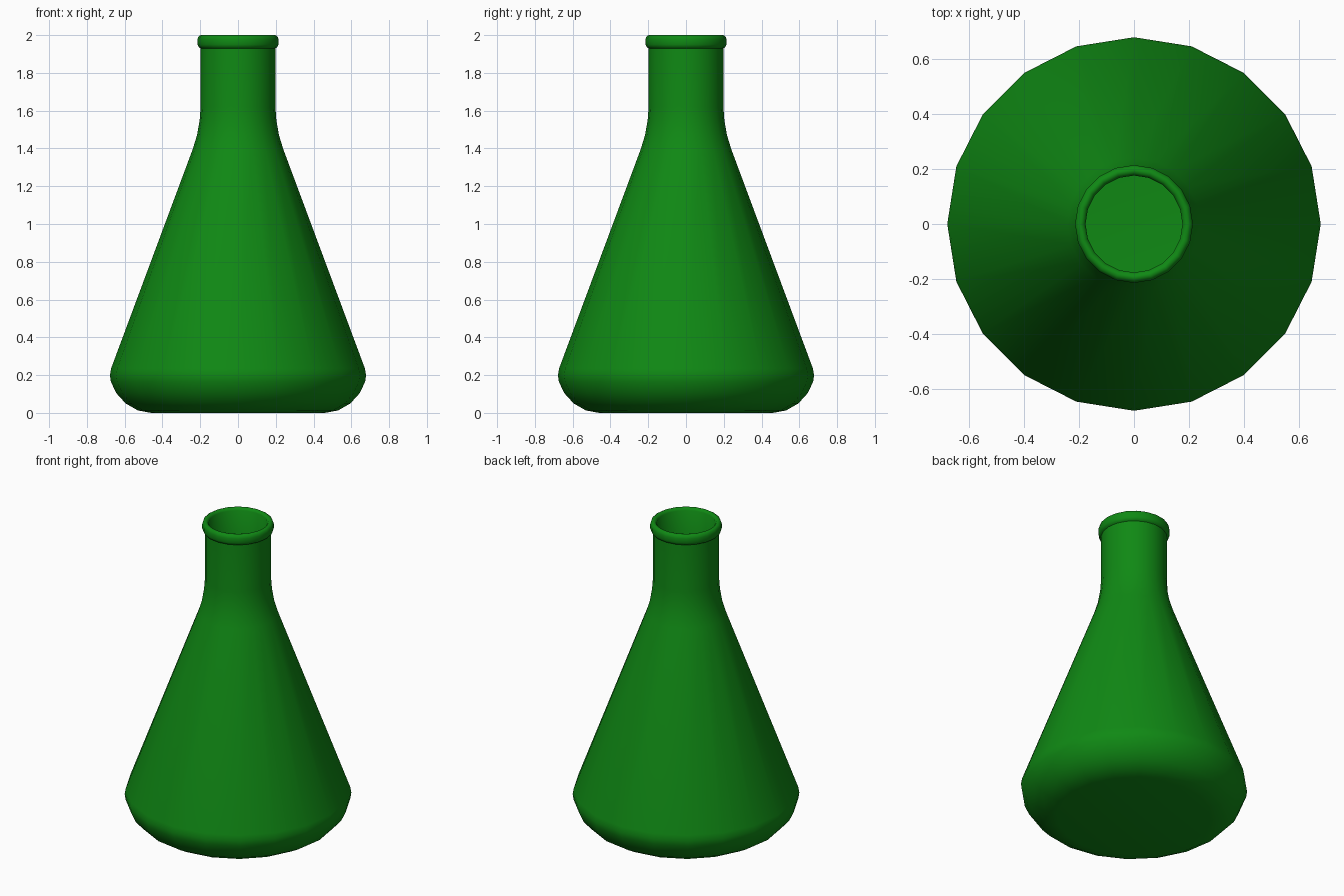
import bpy, bmesh
from math import cos, sin, tau

if "Cube" in bpy.data.objects:
    bpy.data.objects.remove(bpy.data.objects["Cube"])

SIDES = 20

# Outer wall (radius, height): base, rounded heel, cone, shoulder, neck, rolled lip
outer = [(0.46, 0), (0.53, 0.013), (0.595, 0.05), (0.645, 0.105), (0.673, 0.165),
         (0.678, 0.2), (0.672, 0.235), (0.24, 1.395), (0.217, 1.47), (0.203, 1.55),
         (0.198, 1.62), (0.198, 1.93), (0.208, 1.936), (0.214, 1.95), (0.214, 1.978),
         (0.209, 1.993), (0.198, 2.0), (0.186, 1.998), (0.176, 1.985)]
# Inner wall, from the mouth down to the inside floor
inner = [(0.176, 1.62), (0.181, 1.55), (0.195, 1.47), (0.218, 1.395), (0.650, 0.235),
         (0.656, 0.2), (0.651, 0.17), (0.626, 0.117), (0.582, 0.069), (0.525, 0.034),
         (0.46, 0.022)]

# Spin the profile around z
bm = bmesh.new()
rings = [[bm.verts.new((r * cos(tau * i / SIDES), r * sin(tau * i / SIDES), z))
          for i in range(SIDES)] for r, z in outer + inner]
for a, b in zip(rings, rings[1:]):
    for i in range(SIDES):
        j = (i + 1) % SIDES
        bm.faces.new((a[i], a[j], b[j], b[i]))

# Close the underside and the inside floor
bm.faces.new(rings[0][::-1])
bm.faces.new(rings[-1])
bmesh.ops.recalc_face_normals(bm, faces=bm.faces)

mesh = bpy.data.meshes.new("conical_flask")
bm.to_mesh(mesh)
bm.free()
flask = bpy.data.objects.new("conical_flask", mesh)
bpy.context.collection.objects.link(flask)

# Green glass colour
green = bpy.data.materials.new("green_glass")
green.diffuse_color = (0.005, 0.25, 0.007, 1)
green.use_nodes = True
green.node_tree.nodes["Principled BSDF"].inputs["Base Color"].default_value = green.diffuse_color
mesh.materials.append(green)

# Smooth shading
bpy.context.view_layer.objects.active = flask
flask.select_set(True)
bpy.ops.object.shade_smooth_by_angle(angle=1.0)
